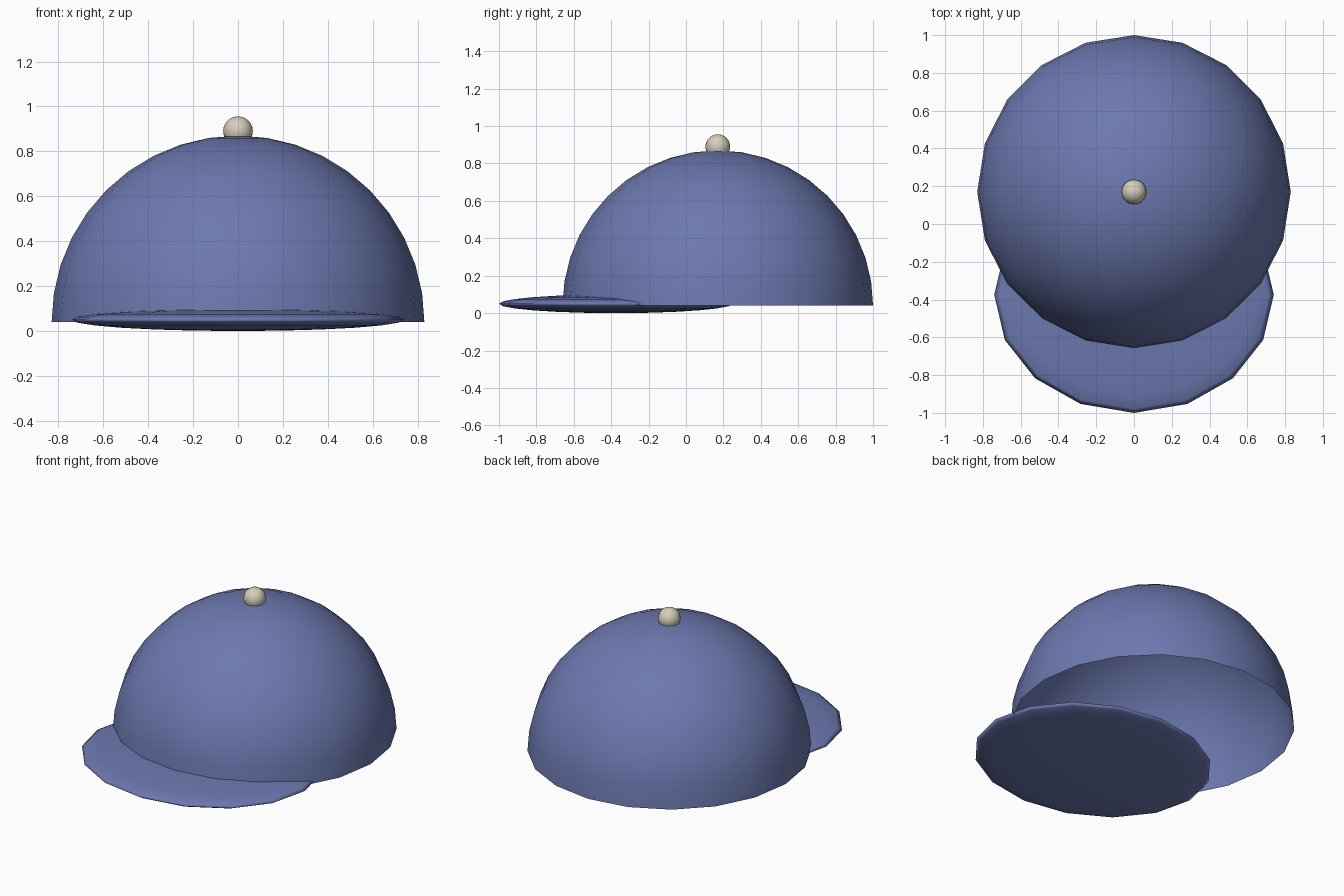
import bpy, bmesh
from mathutils import Matrix

if "Cube" in bpy.data.objects:
    bpy.data.objects.remove(bpy.data.objects["Cube"])


def material(name, color):
    m = bpy.data.materials.new(name)
    m.diffuse_color = (*color, 1)
    m.use_nodes = True
    m.node_tree.nodes["Principled BSDF"].inputs["Base Color"].default_value = m.diffuse_color
    return m


def ball(name, mat, center, radii, segments, rings, open_below=False):
    """Smooth ellipsoid; open_below keeps only the hollow upper half."""
    bm = bmesh.new()
    bmesh.ops.create_uvsphere(bm, u_segments=segments, v_segments=rings, radius=1)
    if open_below:
        low = [v for v in bm.verts if v.co.z < -1e-4]
        bmesh.ops.delete(bm, geom=low, context='VERTS')
    bmesh.ops.transform(bm, matrix=Matrix.Diagonal((*radii, 1)), verts=bm.verts)
    for f in bm.faces:
        f.smooth = True
    mesh = bpy.data.meshes.new(name)
    bm.to_mesh(mesh)
    bm.free()
    mesh.materials.append(mat)
    obj = bpy.data.objects.new(name, mesh)
    obj.location = center
    bpy.context.collection.objects.link(obj)
    return obj


blue = material("blue_cloth", (0.15, 0.19, 0.43))
cream = material("cream_button", (0.68, 0.62, 0.50))

# Hollow cap shell
ball("crown", blue, (0, 0.17, 0.04), (0.83, 0.83, 0.83), 20, 20, open_below=True)
# Flattened disc that sticks out at the front
ball("brim", blue, (0, -0.375, 0.05), (0.74, 0.625, 0.05), 16, 12)
# Small button on top
ball("button", cream, (0, 0.17, 0.89), (0.066, 0.066, 0.066), 16, 12)
